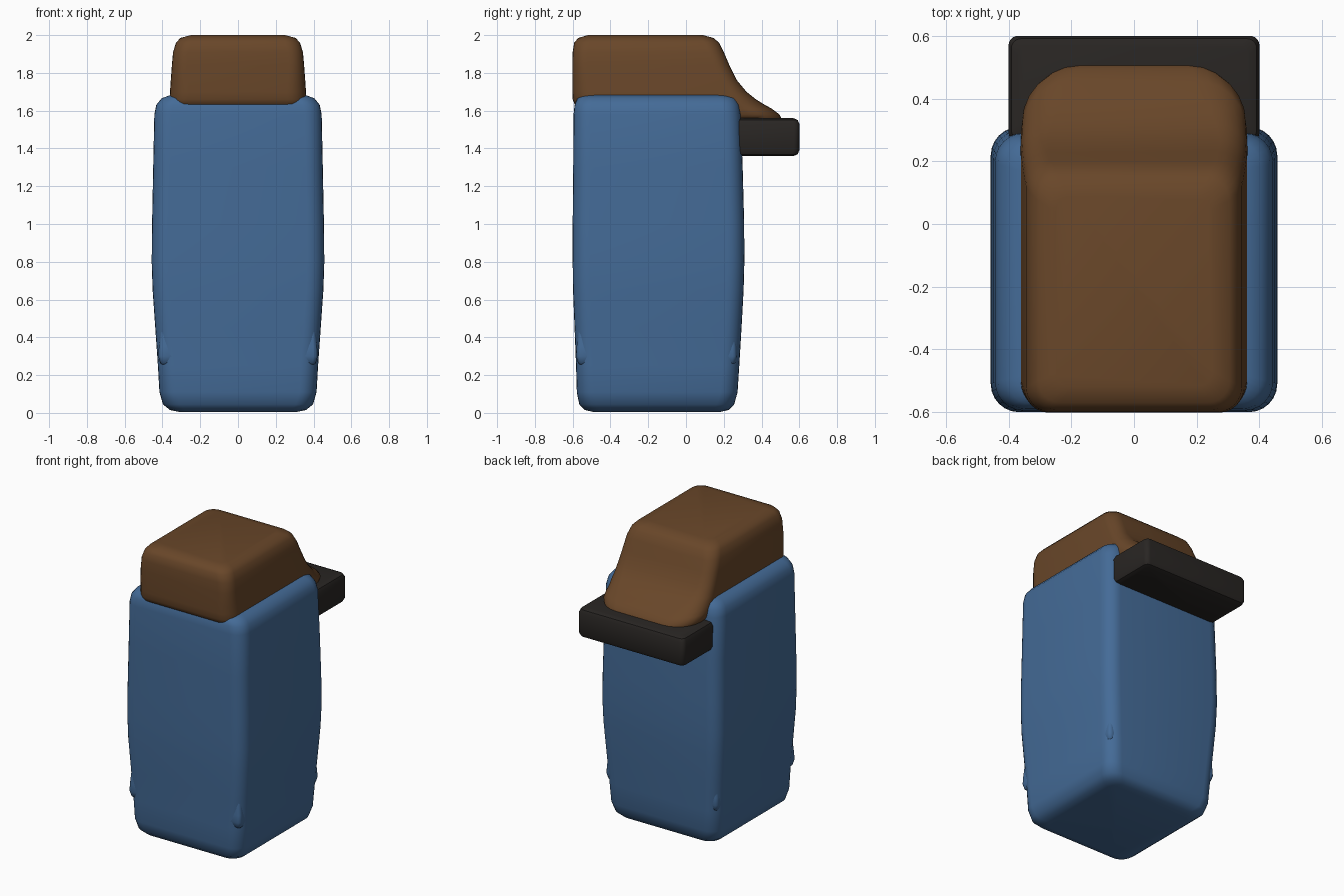
import bpy, bmesh, math


def material(name, rgb):
    m = bpy.data.materials.new(name)
    m.diffuse_color = (*rgb, 1)
    return m


def outline(x0, x1, y0, y1, rf, rb, z, n=6):
    """Rounded rectangle; rf / rb are the front and back corner radii."""
    pts = []
    corners = [(x1 - rb, y1 - rb, rb, 0), (x0 + rb, y1 - rb, rb, 90),
               (x0 + rf, y0 + rf, rf, 180), (x1 - rf, y0 + rf, rf, 270)]
    for cx, cy, r, a in corners:
        for i in range(n + 1):
            t = math.radians(a + 90 * i / n)
            pts.append((cx + r * math.cos(t), cy + r * math.sin(t), z))
    return pts


def loft(name, rings, mat):
    bm = bmesh.new()
    loops = [[bm.verts.new(p) for p in ring] for ring in rings]
    for a, b in zip(loops, loops[1:]):
        for i in range(len(a)):
            j = (i + 1) % len(a)
            bm.faces.new((a[i], a[j], b[j], b[i]))
    bm.faces.new(loops[0][::-1])
    bm.faces.new(loops[-1])
    me = bpy.data.meshes.new(name)
    bm.to_mesh(me)
    bm.free()
    me.materials.append(mat)
    ob = bpy.data.objects.new(name, me)
    bpy.context.collection.objects.link(ob)
    bpy.context.view_layer.objects.active = ob
    ob.select_set(True)
    bpy.ops.object.shade_smooth_by_angle(angle=math.radians(40))
    ob.select_set(False)
    return ob


blue = material("blue", (0.058, 0.147, 0.31))
brown = material("brown", (0.14, 0.062, 0.022))
dark = material("dark", (0.022, 0.019, 0.017))

# Bulging body: z, half width, front y, back y, corner radius
body = [(0.005, 0.31, -0.49, 0.18, 0.06), (0.015, 0.36, -0.535, 0.225, 0.08),
        (0.045, 0.397, -0.565, 0.255, 0.09), (0.11, 0.416, -0.578, 0.273, 0.09),
        (0.25, 0.424, -0.582, 0.282, 0.09), (0.45, 0.438, -0.59, 0.294, 0.09),
        (0.65, 0.452, -0.598, 0.305, 0.09), (0.8, 0.457, -0.6, 0.309, 0.09),
        (1.0, 0.455, -0.6, 0.308, 0.09), (1.3, 0.449, -0.597, 0.3, 0.09),
        (1.58, 0.443, -0.595, 0.289, 0.09), (1.63, 0.433, -0.59, 0.28, 0.09),
        (1.665, 0.405, -0.575, 0.262, 0.08), (1.682, 0.36, -0.545, 0.23, 0.06)]
loft("body", [outline(-h, h, a, b, r, r, z) for z, h, a, b, r in body], blue)

# Lid with a rear slope: z, half width, front y, back y, front and back radius
lid = [(1.54, 0.30, -0.45, 0.47, 0.08, 0.16), (1.56, 0.345, -0.5, 0.505, 0.08, 0.17),
       (1.58, 0.357, -0.53, 0.495, 0.09, 0.17),
       (1.61, 0.36, -0.56, 0.455, 0.10, 0.16), (1.635, 0.362, -0.59, 0.41, 0.10, 0.15),
       (1.66, 0.362, -0.6, 0.37, 0.10, 0.12), (1.70, 0.36, -0.602, 0.32, 0.10, 0.10),
       (1.76, 0.356, -0.602, 0.27, 0.09, 0.08), (1.84, 0.35, -0.602, 0.23, 0.08, 0.08),
       (1.91, 0.344, -0.6, 0.2, 0.08, 0.08), (1.96, 0.328, -0.592, 0.175, 0.08, 0.08),
       (1.985, 0.305, -0.57, 0.145, 0.07, 0.07), (2.0, 0.25, -0.52, 0.09, 0.05, 0.05)]
loft("lid", [outline(-h, h, a, b, rf, rb, z) for z, h, a, b, rf, rb in lid], brown)

# Rear handle bar with rounded edges
bar = [(1.36, 0.03), (1.369, 0.009), (1.39, 0), (1.53, 0), (1.551, 0.009), (1.56, 0.03)]
loft("handle_bar", [outline(d - 0.4, 0.4 - d, 0.26 + d, 0.6 - d, 0.03, 0.03, z)
                    for z, d in bar], dark)

# Small teardrop bumps on the four lower corners: z, half size
drop = [(0.25, 0.025), (0.265, 0.042), (0.30, 0.052), (0.35, 0.049), (0.49, 0.036)]
for side in (-1, 1):
    for label, y in (("front", -0.53), ("back", 0.218)):
        cx = side * 0.37
        rings = [outline(cx - s, cx + s, y - s, y + s, s * 0.45, s * 0.45, z, 3)
                 for z, s in drop]
        loft(f"{label}_bump_{'left' if side < 0 else 'right'}", rings, blue)
